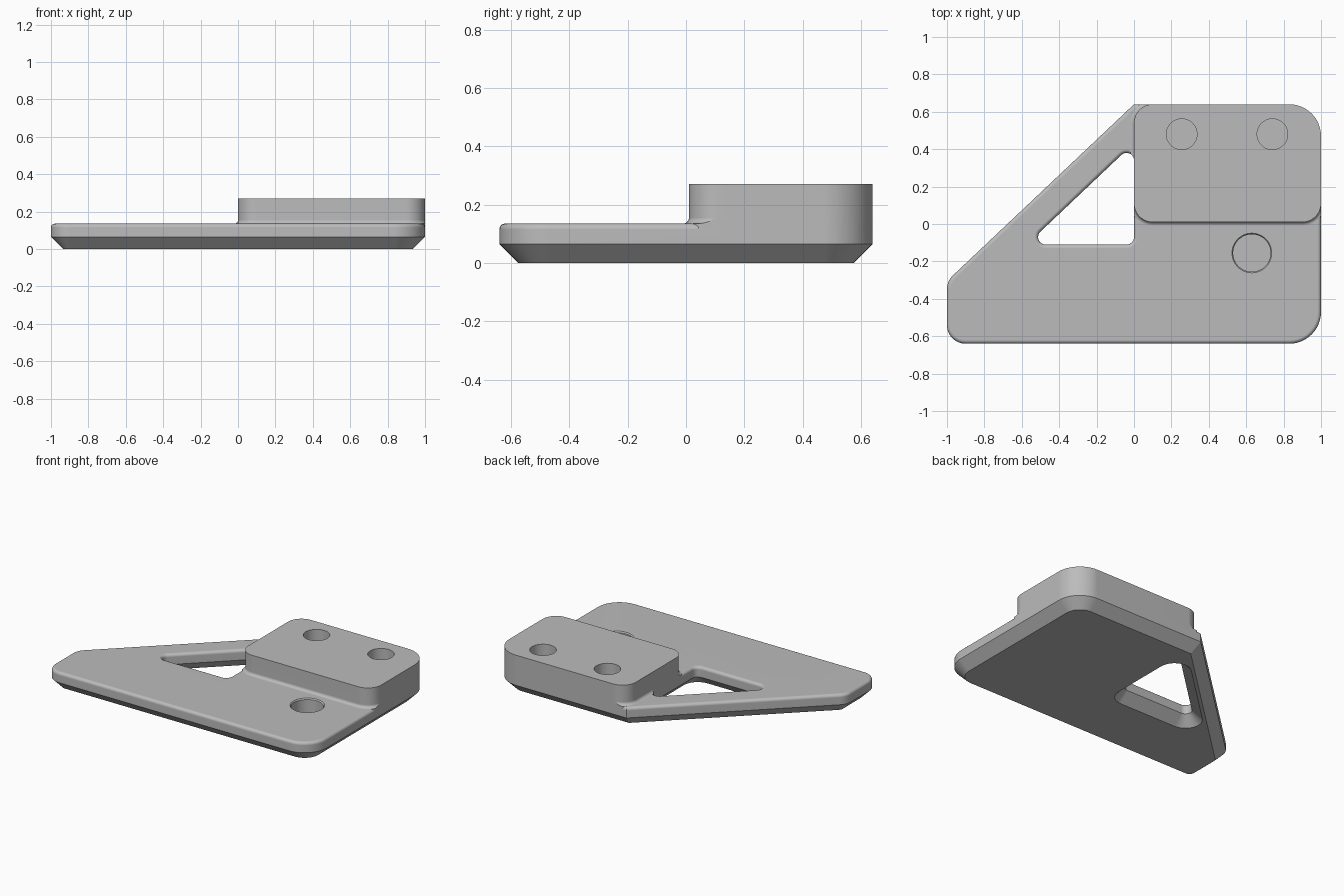
import bpy, bmesh, math
from mathutils import Vector

cube = bpy.data.objects.get("Cube")
if cube:
    bpy.data.objects.remove(cube, do_unlink=True)

grey = bpy.data.materials.new("plain_grey")
grey.use_nodes = True
grey.diffuse_color = (0.5, 0.5, 0.5, 1)
grey.node_tree.nodes["Principled BSDF"].inputs["Base Color"].default_value = (0.5, 0.5, 0.5, 1)

SEG = 12        # steps round each corner
TOP = 0.135     # plate thickness
BEVEL = 0.065   # lower chamfer
F = 0.02        # small edge fillet


def outline(corners, inset):
    """Counter-clockwise polygon with rounded corners, moved inwards by inset."""
    points = []
    for i, (x, y, r) in enumerate(corners):
        p = Vector((x, y))
        before = (p - Vector(corners[i - 1][:2])).normalized()
        after = (Vector(corners[(i + 1) % len(corners)][:2]) - p).normalized()
        n1, n2 = Vector((-before.y, before.x)), Vector((-after.y, after.x))
        mitre = (n1 + n2) / (1 + n1.dot(n2))
        radius = max(r - inset, 0) if r else 0
        centre = p + mitre * (inset + radius)
        start = math.atan2(-n1.y, -n1.x)
        turn = math.atan2(before.cross(after), before.dot(after))
        for k in range(SEG + 1):
            a = start + turn * k / SEG
            points.append(centre + radius * Vector((math.cos(a), math.sin(a))))
    return points


def loft(name, corners, levels):
    """Closed solid through (height, inset) levels of one outline."""
    bm = bmesh.new()
    rings = [[bm.verts.new((p.x, p.y, z)) for p in outline(corners, d)] for z, d in levels]
    n = len(rings[0])
    for low, high in zip(rings, rings[1:]):
        for i in range(n):
            j = (i + 1) % n
            bm.faces.new((low[i], low[j], high[j], high[i]))
    bm.faces.new(rings[0][::-1])
    bm.faces.new(rings[-1])
    bmesh.ops.remove_doubles(bm, verts=bm.verts, dist=1e-5)
    bmesh.ops.recalc_face_normals(bm, faces=bm.faces)
    mesh = bpy.data.meshes.new(name)
    bm.to_mesh(mesh)
    bm.free()
    mesh.materials.append(grey)
    obj = bpy.data.objects.new(name, mesh)
    bpy.context.collection.objects.link(obj)
    return obj


def combine(target, tool, operation):
    bpy.context.view_layer.objects.active = target
    mod = target.modifiers.new("combine", "BOOLEAN")
    mod.operation, mod.object, mod.solver = operation, tool, "EXACT"
    bpy.ops.object.modifier_apply(modifier=mod.name)
    bpy.data.objects.remove(tool, do_unlink=True)


def round_over(z, sign):
    """Quarter-round levels ending at height z."""
    steps = [math.pi / 2 * k / 5 for k in range(6)]
    return [(z - F + F * math.sin(a), sign * F * (1 - math.cos(a))) for a in steps]


def disc(x, y, r):
    return [(x - r, y - r, r), (x + r, y - r, r), (x + r, y + r, r), (x - r, y + r, r)]


plate_shape = [(-1, -0.64, 0.1), (1, -0.64, 0.17), (1, 0.64, 0.17), (0, 0.64, 0), (-1, -0.305, 0.1)]
window_shape = [(-0.573, -0.11, 0.04), (0, -0.11, 0.04), (0, 0.433, 0.04)]
block_shape = [(0, 0.01, 0.1), (1, 0.01, 0.1), (1, 0.64, 0.17), (0, 0.64, 0.1)]

# Base plate, chamfered below and rounded above, with a triangular window
plate = loft("mounting_bracket", plate_shape, [(0, BEVEL), (BEVEL, 0)] + round_over(TOP, 1))
window = loft("window_cutter", window_shape,
              [(-0.01, -BEVEL - 0.01), (BEVEL, 0)] + round_over(TOP, -1) + [(TOP + 0.02, -F)])
combine(plate, window, "DIFFERENCE")

# Blind hole in the plate with a softened mouth
combine(plate, loft("plate_hole", disc(0.63, -0.155, 0.1),
                    [(0.035, 0), (TOP - 0.008, 0), (TOP, -0.006), (TOP + 0.02, -0.006)]), "DIFFERENCE")

# Cove round the foot of the block, trimmed to the plate outline
cove_levels = [(TOP - 0.02, -F)] + [
    (TOP + F * (1 - math.cos(a)), -F * (1 - math.sin(a)))
    for a in [math.pi / 2 * k / 5 for k in range(6)]]
cove = loft("cove", block_shape, cove_levels)
trim = loft("trim", plate_shape, [(0.08, 0), (0.3, 0)])
combine(trim, loft("trim_window", window_shape, [(0.05, 0), (0.4, 0)]), "DIFFERENCE")
combine(cove, trim, "INTERSECT")
combine(plate, cove, "UNION")

# Raised block with two blind holes
block = loft("raised_block", block_shape, [(0.09, 0), (0.27, 0)])
combine(plate, block, "UNION")
for x in (0.255, 0.74):
    combine(plate, loft("block_hole", disc(x, 0.48, 0.082), [(0.07, 0), (0.3, 0)]), "DIFFERENCE")

# Smooth fillets, crisp edges
bpy.ops.object.select_all(action="DESELECT")
plate.select_set(True)
bpy.context.view_layer.objects.active = plate
bpy.ops.object.shade_smooth_by_angle(angle=math.radians(30))
weighted = plate.modifiers.new("even_shading", "WEIGHTED_NORMAL")
weighted.keep_sharp = True
